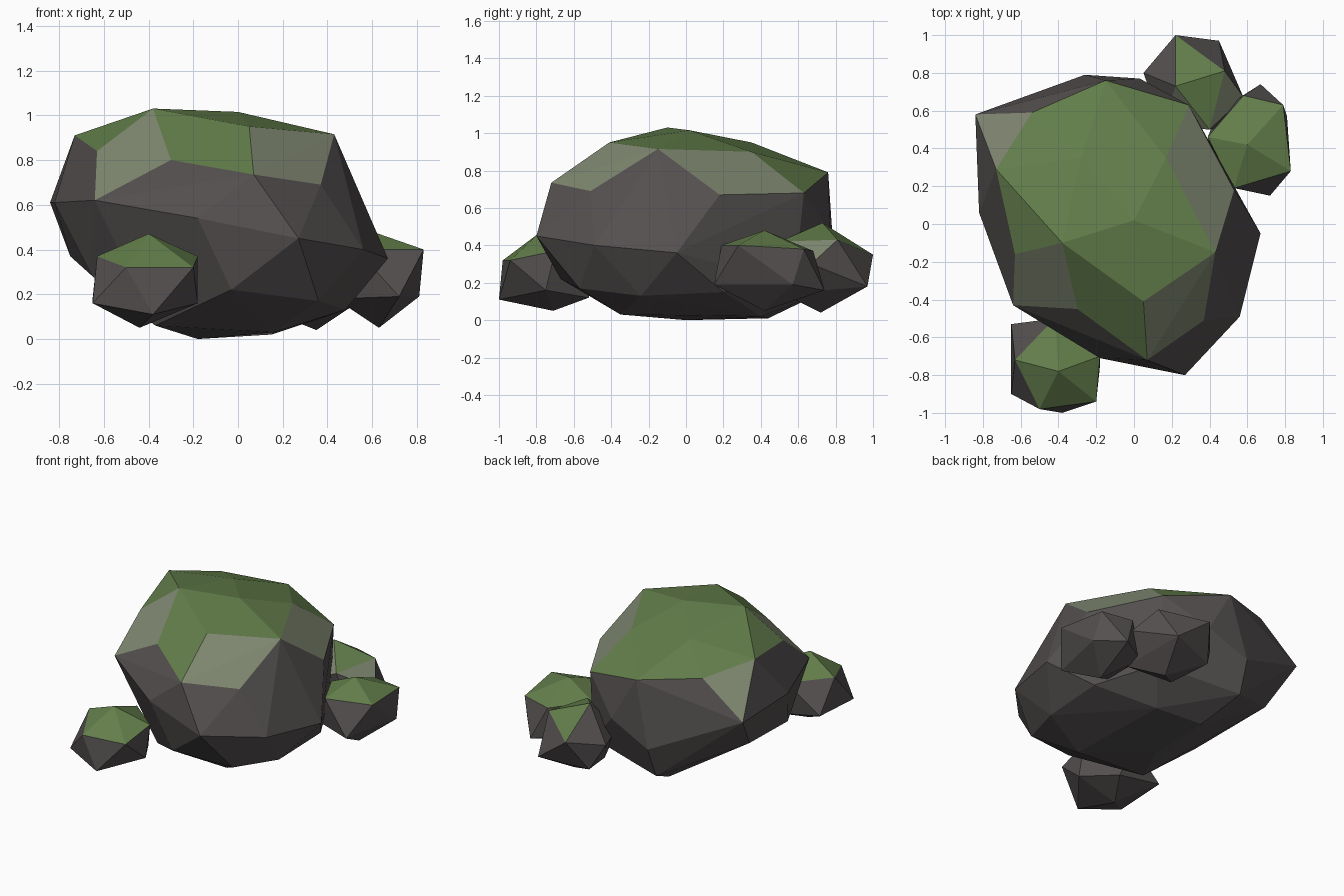
import bpy
import bmesh
from math import radians
from mathutils import Vector

cube = bpy.data.objects.get("Cube")
if cube:
    bpy.data.objects.remove(cube, do_unlink=True)


def make_material(name, red, green, blue):
    material = bpy.data.materials.new(name)
    material.use_nodes = True
    colour = (red, green, blue, 1)
    material.diffuse_color = colour
    shader = material.node_tree.nodes["Principled BSDF"]
    shader.inputs["Base Color"].default_value = colour
    shader.inputs["Roughness"].default_value = 0.9
    return material


STONE, LICHEN, MOSS = range(3)
materials = [
    make_material("dark stone", 0.09, 0.08, 0.08),
    make_material("pale lichen", 0.21, 0.24, 0.16),
    make_material("green moss", 0.125, 0.21, 0.07),
]


def moss_by_slope(normal):
    """Moss grows on flat tops, lichen on the slopes beside it."""
    if normal.z > 0.765:
        return MOSS
    if normal.z > 0.66:
        return LICHEN
    return STONE


def hull_rock(name, *belts):
    """A faceted rock wrapped around belts of corners, in hundredths."""
    bm = bmesh.new()
    for belt in belts:
        for corner in belt:
            bm.verts.new(Vector(corner) / 100)
    result = bmesh.ops.convex_hull(bm, input=bm.verts)
    loose = set(result["geom_interior"]) | set(result["geom_unused"])
    spare = [item for item in loose if isinstance(item, bmesh.types.BMVert)]
    bmesh.ops.delete(bm, geom=spare, context="VERTS")

    # Merge nearly level triangles into broad facets
    bmesh.ops.dissolve_limit(bm, angle_limit=radians(4),
                             verts=bm.verts, edges=bm.edges)
    bmesh.ops.recalc_face_normals(bm, faces=bm.faces)
    bm.normal_update()

    # Flat facets, coloured by how steeply they face
    for face in bm.faces:
        face.smooth = False
        face.material_index = moss_by_slope(face.normal)
    mesh = bpy.data.meshes.new(name)
    bm.to_mesh(mesh)
    bm.free()
    for material in materials:
        mesh.materials.append(material)
    rock = bpy.data.objects.new(name, mesh)
    bpy.context.collection.objects.link(rock)
    return rock


# Main boulder, from its mossy crown down to its underside
crown = [(-38, -10, 103), (0, 2, 101.5), (43, -15, 91.5), (5, -41, 95),
         (17, 35, 90), (-28, 35, 95), (-73, 29, 91), (-63, -16, 84),
         (-54, 59, 84), (-15, 76, 79)]
shoulder = [(7, -72, 73.5), (37, -51, 69), (-30, -45, 80), (-64, -43, 62),
            (53, 18, 67), (29, 63, 68), (-84, 58, 61)]
waist = [(-18, -71, 54), (27, -80, 45), (56, -49, 40), (67, -5, 36),
         (-82, 6, 61), (-26, 79, 35), (3, 77, 48)]
underside = [(-3, -67, 22), (36, -57, 17), (48, -24, 13), (16, -35, 3),
             (-18, 0, 0), (-18, 44, 1), (15, 40, 2), (-37, -35, 6),
             (49, 20, 15), (-65, -18, 28), (-75, 38, 37), (-27, 71, 14),
             (30, 58, 20)]
hull_rock("main_boulder", crown, shoulder, waist, underside)

# Smaller stones resting around its foot: peak, upper ring, lower ring, base
hull_rock("front_stone",
          [(-40, -78, 47)],
          [(-63, -72, 37), (-50, -98, 32), (-20, -94, 32), (-18, -70, 37),
           (-42, -50, 36)],
          [(-65, -90, 16), (-38, -100, 11), (-18, -75, 16), (-65, -53, 18),
           (-32, -52, 12)],
          [(-44, -71, 5)])
hull_rock("side_stone",
          [(60, 42, 48)],
          [(79, 63, 38), (83, 28, 40), (53, 19, 40), (39, 46, 38),
           (58, 68, 37)],
          [(72, 15, 19), (81, 57, 19), (67, 74, 16), (44, 27, 18),
           (45, 60, 17)],
          [(63, 42, 5)])
hull_rock("back_stone",
          [(22, 73, 52)],
          [(22, 100, 35), (48, 81, 43), (40, 50, 42), (5, 80, 30),
           (15, 52, 30)],
          [(45, 97, 18), (58, 67, 30), (13, 87, 14), (50, 52, 14),
           (20, 60, 10)],
          [(35, 72, 4)])
